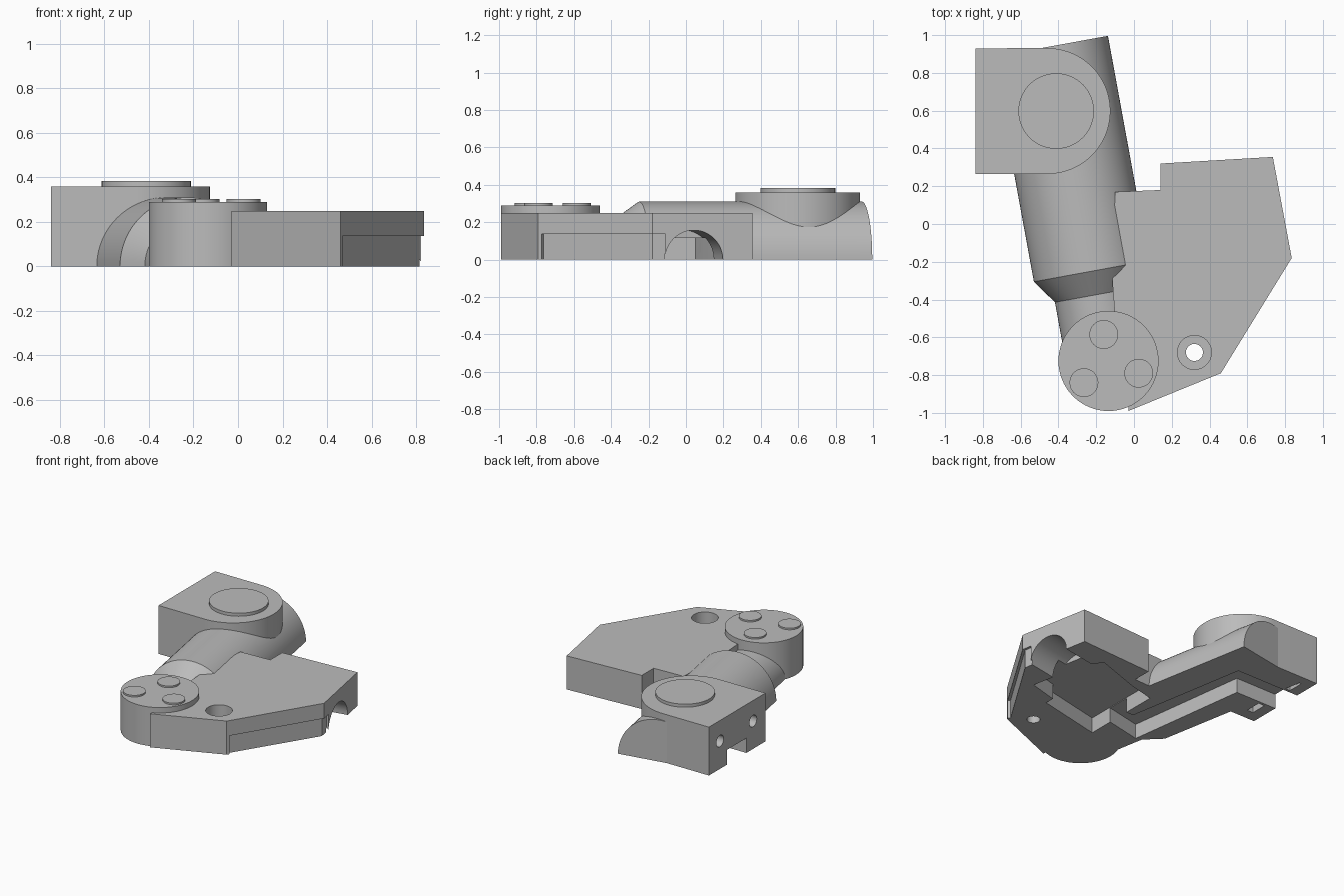
import bpy, bmesh, math
from mathutils import Vector, Matrix

cube = bpy.data.objects.get("Cube")
if cube:
    bpy.data.objects.remove(cube, do_unlink=True)

# One flat grey for every part
grey = bpy.data.materials.new("plain_grey")
grey.use_nodes = True
grey.diffuse_color = (0.5, 0.5, 0.5, 1)
grey.node_tree.nodes["Principled BSDF"].inputs["Base Color"].default_value = (0.5, 0.5, 0.5, 1)

ARM = Vector((0.18, -0.984, 0)).normalized()   # along the arm, towards the front
SIDE = Vector((0.984, 0.18, 0)).normalized()   # across the arm
SHOULDER = Vector((-0.225, -0.25, 0))          # front end of the wide tube
UP = Vector((0, 0, 1))


def loft(name, rings):
    """Skin a row of matching closed rings and cap both ends."""
    bm = bmesh.new()
    rows = [[bm.verts.new(p) for p in ring] for ring in rings]
    for a, b in zip(rows, rows[1:]):
        for i in range(len(a)):
            j = (i + 1) % len(a)
            bm.faces.new((a[i], a[j], b[j], b[i]))
    bm.faces.new(rows[0][::-1])
    bm.faces.new(rows[-1])
    bmesh.ops.recalc_face_normals(bm, faces=bm.faces)
    mesh = bpy.data.meshes.new(name)
    bm.to_mesh(mesh)
    bm.free()
    mesh.materials.append(grey)
    obj = bpy.data.objects.new(name, mesh)
    bpy.context.collection.objects.link(obj)
    return obj


def prism(name, outline, low, high):
    return loft(name, [[(x, y, z) for x, y in outline] for z in (low, high)])


def arc(x, y, r, start=0, end=360, steps=64):
    n = steps if end - start == 360 else steps + 1
    angles = [math.radians(start + (end - start) * i / steps) for i in range(n)]
    return [(x + r * math.cos(a), y + r * math.sin(a)) for a in angles]


def disc(name, x, y, r, low, high):
    return prism(name, arc(x, y, r), low, high)


def rod(name, start, end, r):
    """Full cylinder between two points on a level line."""
    start, end = Vector(start), Vector(end)
    across = (end - start).normalized().cross(UP)
    ring = arc(0, 0, r, steps=48)
    return loft(name, [[c + across * u + UP * v for u, v in ring] for c in (start, end)])


# Half-round arm: wide tube, taper, then narrow neck
half = arc(0, 0, 1, 0, 180, 40)
stations = ((-1.21, 0.31), (0, 0.31), (0.127, 0.22), (0.48, 0.22))
arm = loft("arm_tube", [[SHOULDER + ARM * s + (SIDE * u + UP * v) * r for u, v in half]
                        for s, r in stations])

# Angular side plate
plate = prism("side_plate", [(-0.03, -0.99), (0.46, -0.79), (0.835, -0.18), (0.735, 0.355),
                             (0.14, 0.32), (0.14, 0.18), (-0.1, 0.17), (-0.115, -0.3),
                             (-0.1, -0.5), (-0.03, -0.9)], 0, 0.25)

# Round hub with three buttons
hub = disc("front_hub", -0.135, -0.725, 0.265, 0, 0.29)
buttons = [disc("hub_button", x, y, 0.076, 0.28, 0.302)
           for x, y in ((-0.16, -0.585), (0.025, -0.79), (-0.265, -0.84))]

# Rear block with a rounded end and a raised cap
block = prism("rear_block", [(-0.84, 0.93), (-0.84, 0.265)]
              + arc(-0.458, 0.598, 0.333, -90, 90, 40), 0, 0.36)
cap = disc("rear_cap", -0.412, 0.598, 0.2, 0.35, 0.383)

# Cutters: underside wire channel, plate pocket, side bore and edge recess
channel = prism("channel_cutter", [(-0.376, -0.43), (-0.05, -0.36), (-0.09, -0.2), (-0.16, -0.2),
                                   (-0.32, 0.72), (-0.95, 0.72), (-0.95, 0.49), (-0.5, 0.49)],
                -0.1, 0.11)
pocket = prism("pocket_cutter", [(-0.1, -0.56), (0.4, -0.45), (0.4, -0.38), (0.62, -0.32),
                                 (0.54, 0.1), (0.45, 0.22), (0.1, 0.1), (-0.1, 0.05)],
               -0.1, 0.115)
bore_mouth = Vector((0.9, 0.062, 0))
bore = rod("bore_cutter", bore_mouth, bore_mouth - SIDE * 0.42, 0.157)
recess = prism("recess_cutter", [(0.513, -0.8), (0.9, -0.2), (0.9, -0.11), (0.805, -0.11),
                                 (0.815, -0.178), (0.453, -0.763)], -0.1, 0.137)

# Cutters: stepped screw hole in the plate, screw holes and nut slots in the block
screw = disc("screw_cutter", 0.32, -0.68, 0.045, -0.1, 0.4)
sink = disc("countersink_cutter", 0.32, -0.68, 0.09, 0.12, 0.4)
block_holes = []
for y in (0.41, 0.80):
    block_holes.append(rod("block_screw_cutter", (-0.95, y, 0.207), (-0.62, y, 0.207), 0.043))
    block_holes.append(prism("nut_slot_cutter", [(-0.76, y - 0.06), (-0.71, y - 0.06),
                                                 (-0.71, y + 0.06), (-0.76, y + 0.06)], -0.1, 0.26))

cuts = {
    arm: [channel, pocket],
    plate: [channel, pocket, bore, recess, screw, sink],
    hub: [channel, pocket],
    block: [channel] + block_holes,
}
for body, cutters in cuts.items():
    for cutter in cutters:
        mod = body.modifiers.new("cut", "BOOLEAN")
        mod.operation = "DIFFERENCE"
        mod.solver = "EXACT"
        mod.object = cutter

# Bake the cuts and drop the cutters
bpy.context.view_layer.update()
graph = bpy.context.evaluated_depsgraph_get()
baked = {b: bpy.data.meshes.new_from_object(b.evaluated_get(graph)) for b in cuts}
for body, mesh in baked.items():
    body.modifiers.clear()
    body.data = mesh
for cutter in {c for group in cuts.values() for c in group}:
    bpy.data.objects.remove(cutter, do_unlink=True)

# Smooth the round walls, keep the edges crisp
parts = [arm, plate, hub, block, cap] + buttons
bpy.ops.object.select_all(action="DESELECT")
for part in parts:
    part.select_set(True)
bpy.context.view_layer.objects.active = arm
bpy.ops.object.shade_smooth_by_angle(angle=math.radians(30))
